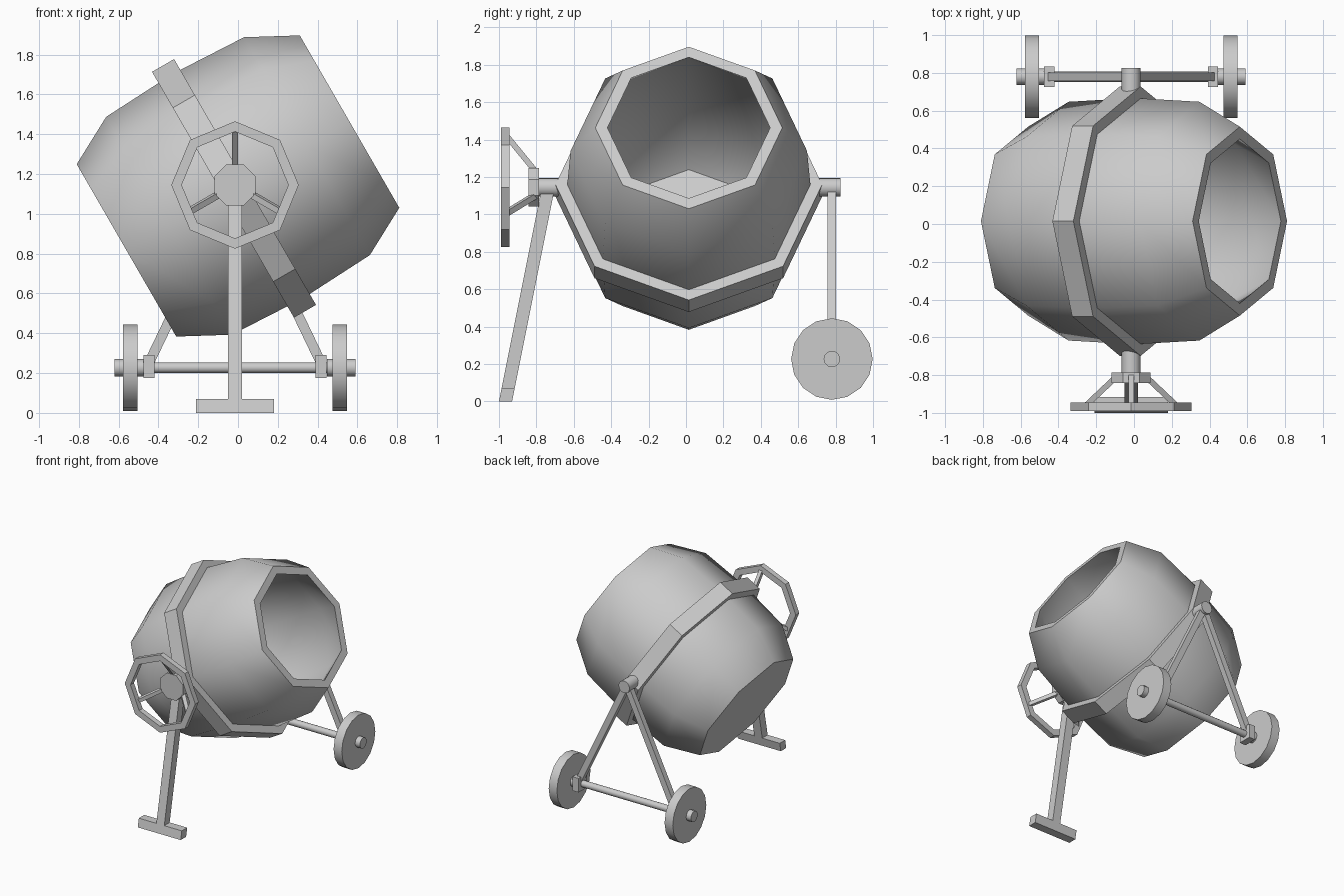
import bpy, bmesh
from math import radians, pi, sin, cos
from mathutils import Matrix, Vector

if "Cube" in bpy.data.objects:
    bpy.data.objects.remove(bpy.data.objects["Cube"])

CX, CY, PZ, WY = -0.015, 0.015, 1.145, 0.78   # stand centre, drum y, pivot height, axle y


def finish(name, bm, smooth=None):
    bmesh.ops.recalc_face_normals(bm, faces=bm.faces)
    me = bpy.data.meshes.new(name)
    bm.to_mesh(me)
    bm.free()
    ob = bpy.data.objects.new(name, me)
    bpy.context.collection.objects.link(ob)
    if smooth:
        me.shade_smooth()
        me.set_sharp_from_angle(angle=radians(smooth))
    return ob


def lathe(name, profile, n, loc, rot=Matrix(), phase=0.0, smooth=None):
    """Spin a closed (axial, radius) profile around local x."""
    bm = bmesh.new()
    rings = []
    for k in range(n):
        a = phase + 2 * pi * k / n
        rings.append([bm.verts.new((x, r * cos(a), r * sin(a))) for x, r in profile])
    m = len(profile)
    for k in range(n):
        p, q = rings[k], rings[(k + 1) % n]
        for i in range(m):
            j = (i + 1) % m
            if profile[i][1] == 0 and profile[j][1] == 0:
                continue
            bm.faces.new((p[i], p[j], q[j], q[i]))
    bmesh.ops.remove_doubles(bm, verts=bm.verts, dist=1e-5)
    bm.transform(Matrix.Translation(loc) @ rot)
    return finish(name, bm, smooth)


def rod(name, a, b, r, n, loc, rot=Matrix(), phase=0.0, smooth=None):
    return lathe(name, [(a, 0), (a, r), (b, r), (b, 0)], n, loc, rot, phase, smooth)


def ring(name, a, b, r0, r1, n, loc, rot):
    return lathe(name, [(a, r0), (a, r1), (b, r1), (b, r0)], n, loc, rot)


def bar(name, a, b, w, d):
    a, b = Vector(a), Vector(b)
    bm = bmesh.new()
    bmesh.ops.create_cube(bm, size=1)
    bm.transform(Matrix.Translation((a + b) / 2)
                 @ (b - a).to_track_quat('Z', 'Y').to_matrix().to_4x4()
                 @ Matrix.Diagonal((w, d, (b - a).length, 1)))
    return finish(name, bm)


def leaning_box(name, half_x, z1):
    """Box on the ground that leans towards the drum."""
    bm = bmesh.new()
    bmesh.ops.create_cube(bm, size=1)
    for v in bm.verts:
        z = z1 if v.co.z > 0 else 0
        v.co = (CX + v.co.x * 2 * half_x, -0.965 + 0.07 * v.co.y + 0.2 * z, z)
    return finish(name, bm)


tilt = Matrix.Rotation(radians(-30), 4, 'Y')
along_y = Matrix.Rotation(radians(90), 4, 'Z')

# Hollow drum and its band
drum = [(-0.647, 0), (-0.647, 0.5), (-0.4, 0.632), (0, 0.652), (0.4, 0.632), (0.647, 0.5),
        (0.647, 0.435), (0.39, 0.572), (0, 0.592), (-0.39, 0.572), (-0.58, 0.45), (-0.58, 0)]
lathe("drum", drum, 8, (0, CY, 1.14), tilt, smooth=50)
ring("drum_band", -0.064, 0.064, 0.64, 0.713, 8, (-0.02, CY, 1.128), tilt)

# Pivots and hand wheel
pivot = (CX, 0, PZ)
rod("rear_pivot", 0.66, 0.825, 0.05, 16, pivot, along_y, smooth=40)
rod("front_pivot", -0.83, -0.63, 0.05, 16, pivot, along_y, smooth=40)
rod("hand_wheel_hub", -0.842, -0.785, 0.112, 8, pivot, along_y, pi / 8)
ring("hand_wheel_rim", -0.99, -0.945, 0.268, 0.32, 8, pivot, along_y)
for i in range(3):
    a = radians(90 + 120 * i)
    p, q = ((CX + r * cos(a), y, PZ + r * sin(a)) for r, y in ((0.08, -0.80), (0.278, -0.962)))
    bar(f"hand_wheel_spoke_{i + 1}", p, q, 0.03, 0.03)

# Front leg and foot
leaning_box("front_leg", 0.036, 1.13)
leaning_box("front_foot", 0.195, 0.07)

# Rear frame, axle and road wheels
AZ = 0.227
rod("axle", -0.53, 0.53, 0.027, 12, (CX, WY, AZ), smooth=40)
for s, side in ((-1, "left"), (1, "right")):
    x = CX + s * 0.433
    bar(f"rear_leg_{side}", (CX + s * 0.005, WY, 1.14), (x, WY, 0.25), 0.046, 0.05)
    bar(f"axle_block_{side}", (x, WY, 0.175), (x, WY, 0.29), 0.055, 0.11)
    loc = (CX + s * 0.526, WY, AZ)
    rod(f"road_wheel_{side}", -0.037, 0.037, 0.218, 16, loc, smooth=40)
    rod(f"wheel_hub_{side}", -0.065 if s > 0 else -0.08, 0.08 if s > 0 else 0.065,
        0.044, 12, loc, smooth=40)
